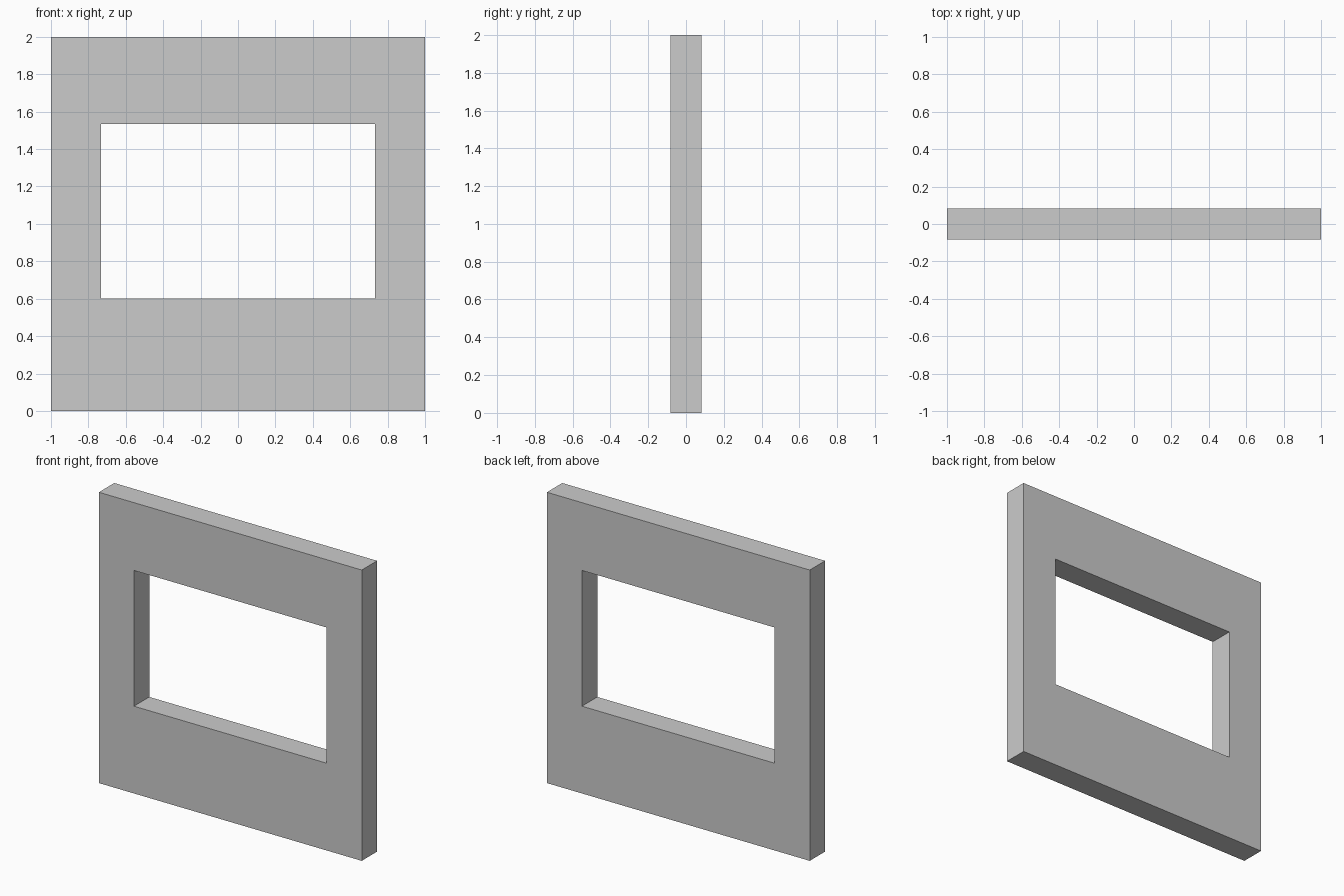
import bpy, bmesh

if "Cube" in bpy.data.objects:
    bpy.data.objects.remove(bpy.data.objects["Cube"])

HALF_DEPTH = 0.25 / 3


def rect(half_width, bottom, top):
    return [(-half_width, bottom), (half_width, bottom), (half_width, top), (-half_width, top)]


bm = bmesh.new()

# Front face: a ring of four quads between the wall outline and the window opening
outer, inner = [[bm.verts.new((x, -HALF_DEPTH, z)) for x, z in loop]
                for loop in (rect(1.0, 0.0, 2.0), rect(2.2 / 3, 0.6, 4.6 / 3))]
front = []
for i in range(4):
    j = (i + 1) % 4
    front.append(bm.faces.new((outer[i], outer[j], inner[j], inner[i])))

# Thickness: extrude the ring to the back, keeping the front
extruded = bmesh.ops.extrude_face_region(bm, geom=front, use_keep_orig=True)
back = [v for v in extruded["geom"] if isinstance(v, bmesh.types.BMVert)]
bmesh.ops.translate(bm, verts=back, vec=(0, 2 * HALF_DEPTH, 0))
bmesh.ops.recalc_face_normals(bm, faces=bm.faces)

# Wall panel object
mesh = bpy.data.meshes.new("window_wall")
bm.to_mesh(mesh)
bm.free()
wall = bpy.data.objects.new("window_wall", mesh)
bpy.context.collection.objects.link(wall)
